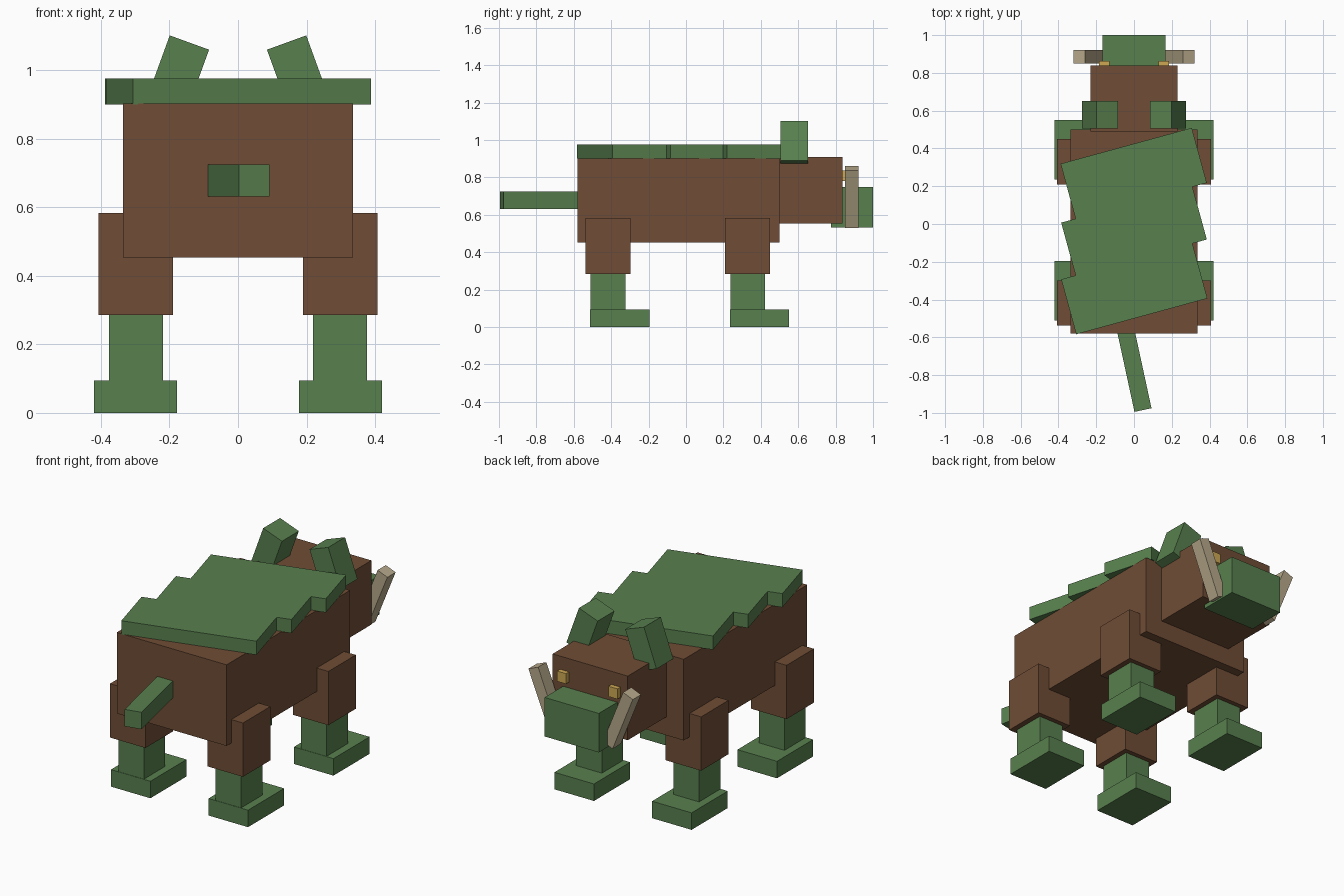
import bpy, bmesh, math
from mathutils import Matrix, Vector

if "Cube" in bpy.data.objects:
    bpy.data.objects.remove(bpy.data.objects["Cube"])


def material(name, r, g, b):
    lin = lambda c: ((c / 255 + 0.055) / 1.055) ** 2.4
    m = bpy.data.materials.new(name)
    m.diffuse_color = (lin(r), lin(g), lin(b), 1)
    m.use_nodes = True
    m.node_tree.nodes["Principled BSDF"].inputs["Base Color"].default_value = m.diffuse_color
    return m


BROWN = material("brown_hide", 112, 77, 54)
GREEN = material("moss_green", 88, 128, 78)
IVORY = material("ivory", 182, 168, 138)
GOLD = material("gold", 205, 168, 84)


def finish(name, bm, mat):
    bmesh.ops.recalc_face_normals(bm, faces=bm.faces)
    mesh = bpy.data.meshes.new(name)
    bm.to_mesh(mesh)
    bm.free()
    mesh.materials.append(mat)
    ob = bpy.data.objects.new(name, mesh)
    bpy.context.collection.objects.link(ob)
    return ob


def box(name, mat, x, y, z, angle=0, axis='Y'):
    """Box from (min, max) ranges, turned about its own centre."""
    ranges = (x, y, z)
    centre = Vector([(a + b) / 2 for a, b in ranges])
    size = Vector([b - a for a, b in ranges])
    bm = bmesh.new()
    bmesh.ops.create_cube(bm, size=1, matrix=Matrix.Translation(centre)
                          @ Matrix.Rotation(math.radians(angle), 4, axis)
                          @ Matrix.Diagonal(size).to_4x4())
    return finish(name, bm, mat)


def pair(name, mat, x, y, z, angle=0):
    """The same box on the right and, mirrored, on the left."""
    box("right_" + name, mat, x, y, z, angle)
    box("left_" + name, mat, (-x[1], -x[0]), y, z, -angle)


# Body, head and snout
box("body", BROWN, (-.336, .336), (-.58, .5), (.453, .902))
box("head", BROWN, (-.23, .23), (.49, .838), (.555, .91))
box("snout", GREEN, (-.166, .166), (.775, 1.0), (.532, .748))

# Eyes, tusks leaning outward, ears leaning inward
pair("eye", GOLD, (.13, .185), (.82, .864), (.78, .837))
pair("tusk", IVORY, (.196, .260), (.85, .922), (.53, .86), 22)
pair("ear", GREEN, (.119, .241), (.505, .652), (.863, 1.087), -20)

# Legs: thigh, shin and forward-pointing foot
for where, y in (("front", .235), ("rear", -.512)):
    pair(where + "_thigh", BROWN, (.19, .407), (y - .026, y + .214), (.285, .583))
    pair(where + "_shin", GREEN, (.219, .376), (y + .002, y + .188), (.08, .29))
    pair(where + "_foot", GREEN, (.178, .42), (y, y + .316), (0, .094))

# Tail swinging to one side
box("tail", GREEN, (-.046, .046), (-.99, -.54), (.631, .725), 12.2, 'Z')

# Moss mat on the back: three stepped strips in one turned slab
turn = math.radians(15.3)
centres = (.2625, -.0375, -.3375)
edges = [centres[0] * math.cos(turn) + .157, .1125 * math.cos(turn),
         -.1875 * math.cos(turn), centres[2] * math.cos(turn) - .157]
right, left = [], []
for i, c in enumerate(centres):
    u = c * math.sin(turn)
    right += [(u + .36, edges[i]), (u + .36, edges[i + 1])]
    left += [(u - .36, edges[i]), (u - .36, edges[i + 1])]
bm = bmesh.new()
base = bm.faces.new([bm.verts.new((u, v, .9)) for u, v in right + left[::-1]])
top = bmesh.ops.extrude_face_region(bm, geom=[base])["geom"]
bmesh.ops.translate(bm, vec=(0, 0, .076),
                    verts=[g for g in top if isinstance(g, bmesh.types.BMVert)])
bmesh.ops.rotate(bm, verts=bm.verts, cent=(0, 0, 0),
                 matrix=Matrix.Rotation(turn, 3, 'Z'))
finish("moss_mat", bm, GREEN)
